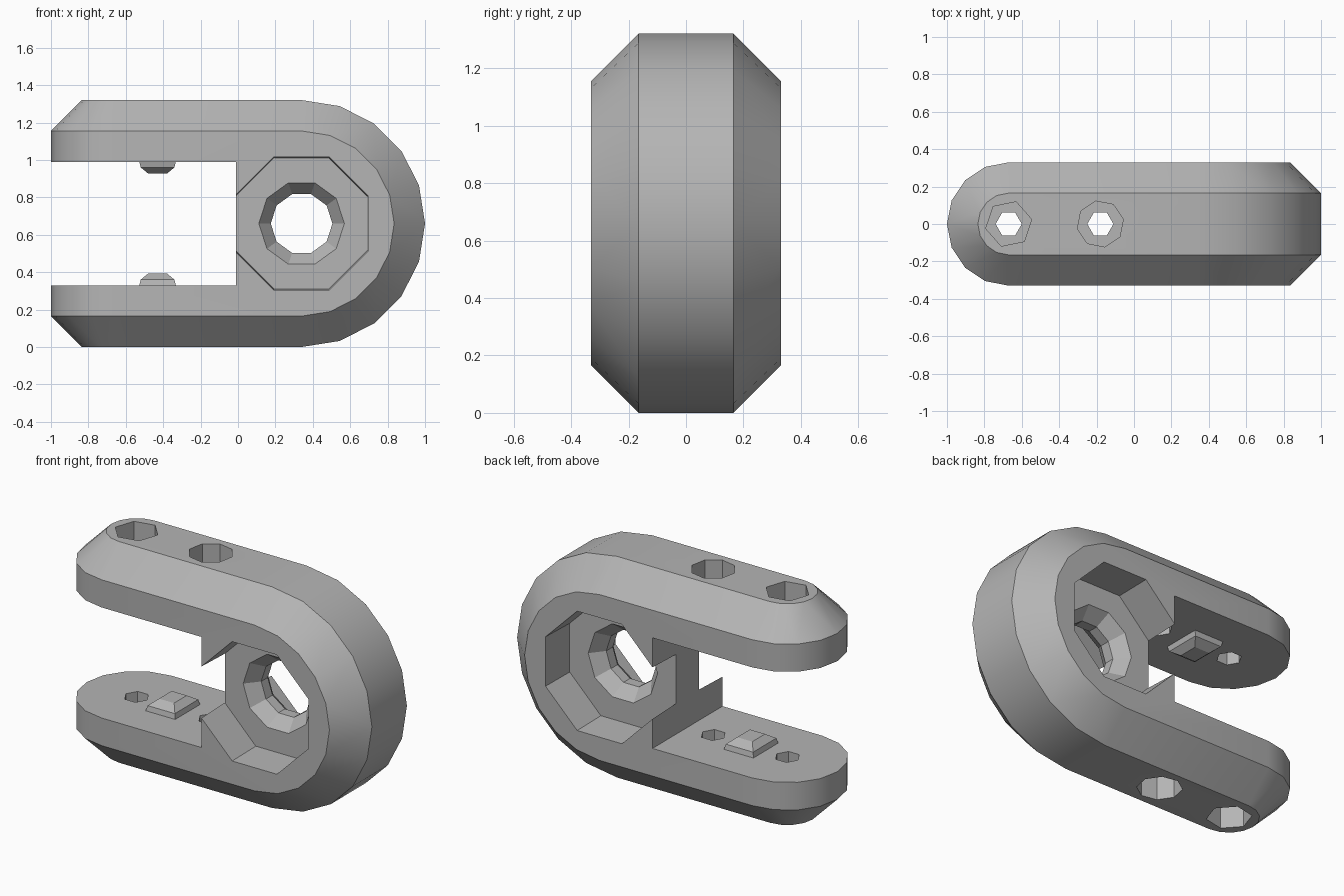
import bpy, bmesh
from math import cos, sin, pi, radians

cube = bpy.data.objects.get("Cube")
if cube:
    bpy.data.objects.remove(cube, do_unlink=True)

grey = bpy.data.materials.new("plain_grey")
grey.use_nodes = True
grey.diffuse_color = (0.46, 0.46, 0.46, 1)
grey.node_tree.nodes["Principled BSDF"].inputs["Base Color"].default_value = grey.diffuse_color

HALF = 0.66           # half the body height
HUB = (0.34, HALF)    # hub centre in x, z


def ring_z(n, r, x, z, phase=0.0):
    """Polygon around a vertical axis."""
    return [(x + r * cos(phase + 2 * pi * i / n), r * sin(phase + 2 * pi * i / n), z)
            for i in range(n)]


def ring_y(n, r, y, phase=0.0):
    """Polygon around the hub axis."""
    return [(HUB[0] + r * cos(phase + 2 * pi * i / n), y,
             HUB[1] + r * sin(phase + 2 * pi * i / n)) for i in range(n)]


def box(x0, x1, y0, y1, z0, z1):
    return [(x, y, z) for x in (x0, x1) for y in (y0, y1) for z in (z0, z1)]


def solid(name, points):
    """Convex solid around the given points."""
    bm = bmesh.new()
    for p in points:
        bm.verts.new(p)
    res = bmesh.ops.convex_hull(bm, input=bm.verts[:])
    spare = {g for g in res["geom_interior"] + res["geom_unused"]
             if isinstance(g, bmesh.types.BMVert)}
    bmesh.ops.delete(bm, geom=list(spare), context="VERTS")
    bmesh.ops.dissolve_limit(bm, angle_limit=radians(1), verts=bm.verts[:], edges=bm.edges[:])
    bmesh.ops.recalc_face_normals(bm, faces=bm.faces[:])
    mesh = bpy.data.meshes.new(name)
    bm.to_mesh(mesh)
    bm.free()
    mesh.materials.append(grey)
    obj = bpy.data.objects.new(name, mesh)
    bpy.context.collection.objects.link(obj)
    return obj


# Body: bevelled round end on the right, rounded arm tips on the left
outline = []
for s in (-1, 1):
    outline += ring_y(20, HALF, s * 0.165) + ring_y(20, 0.495, s * 0.33)
    outline += ring_z(16, 0.165, -0.67, HALF + s * HALF)
    outline += ring_z(16, 0.33, -0.67, HALF + s * 0.495)
body = solid("clevis_body", outline)

# Slot between the arms and hub bore
cutters = [solid("slot_cutter", box(-1.2, -0.01, -0.5, 0.5, 0.33, 0.99)),
           solid("bore_cutter", ring_y(10, 0.165, -0.5) + ring_y(10, 0.165, 0.5))]

# Octagonal recess and flared bore mouth on both faces
for s in (-1, 1):
    cutters.append(solid("recess_cutter",
                         ring_y(8, 0.38, s * 0.11, pi / 8) + ring_y(8, 0.39, s * 0.5, pi / 8)))
    cutters.append(solid("flare_cutter",
                         ring_y(10, 0.16, s * 0.025) + ring_y(10, 0.245, s * 0.13)))

# Screw holes with counterbores in both arms
for x, sides in ((-0.67, 6), (-0.18, 8)):
    cutters.append(solid("screw_cutter", ring_z(6, 0.07, x, -0.2) + ring_z(6, 0.07, x, 1.6)))
    for s in (-1, 1):
        cutters.append(solid("counterbore_cutter",
                             ring_z(sides, 0.125, x, HALF + s * 0.5, 0.2)
                             + ring_z(sides, 0.125, x, HALF + s * 0.9, 0.2)))

for c in cutters:
    c.hide_render = True
    mod = body.modifiers.new(c.name, "BOOLEAN")
    mod.operation = "DIFFERENCE"
    mod.solver = "EXACT"
    mod.object = c

# Apply the cuts and discard the cutters
graph = bpy.context.evaluated_depsgraph_get()
cut_mesh = bpy.data.meshes.new_from_object(body.evaluated_get(graph))
body.modifiers.clear()
body.data = cut_mesh
for c in cutters:
    bpy.data.objects.remove(c, do_unlink=True)

# Locating bumps on the inner arm faces
for s, name in ((-1, "lower_bump"), (1, "upper_bump")):
    levels = ((0.34, 0.1, 0.12), (0.3, 0.09, 0.11), (0.267, 0.05, 0.06))
    points = []
    for h, hx, hy in levels:
        z = HALF + s * h
        points += box(-0.43 - hx, -0.43 + hx, -hy, hy, z, z)[::2]
    solid(name, points)

# Smooth the round end, keep the bevel edges crisp
bpy.ops.object.select_all(action="DESELECT")
body.select_set(True)
bpy.context.view_layer.objects.active = body
bpy.ops.object.shade_smooth_by_angle(angle=radians(24))
